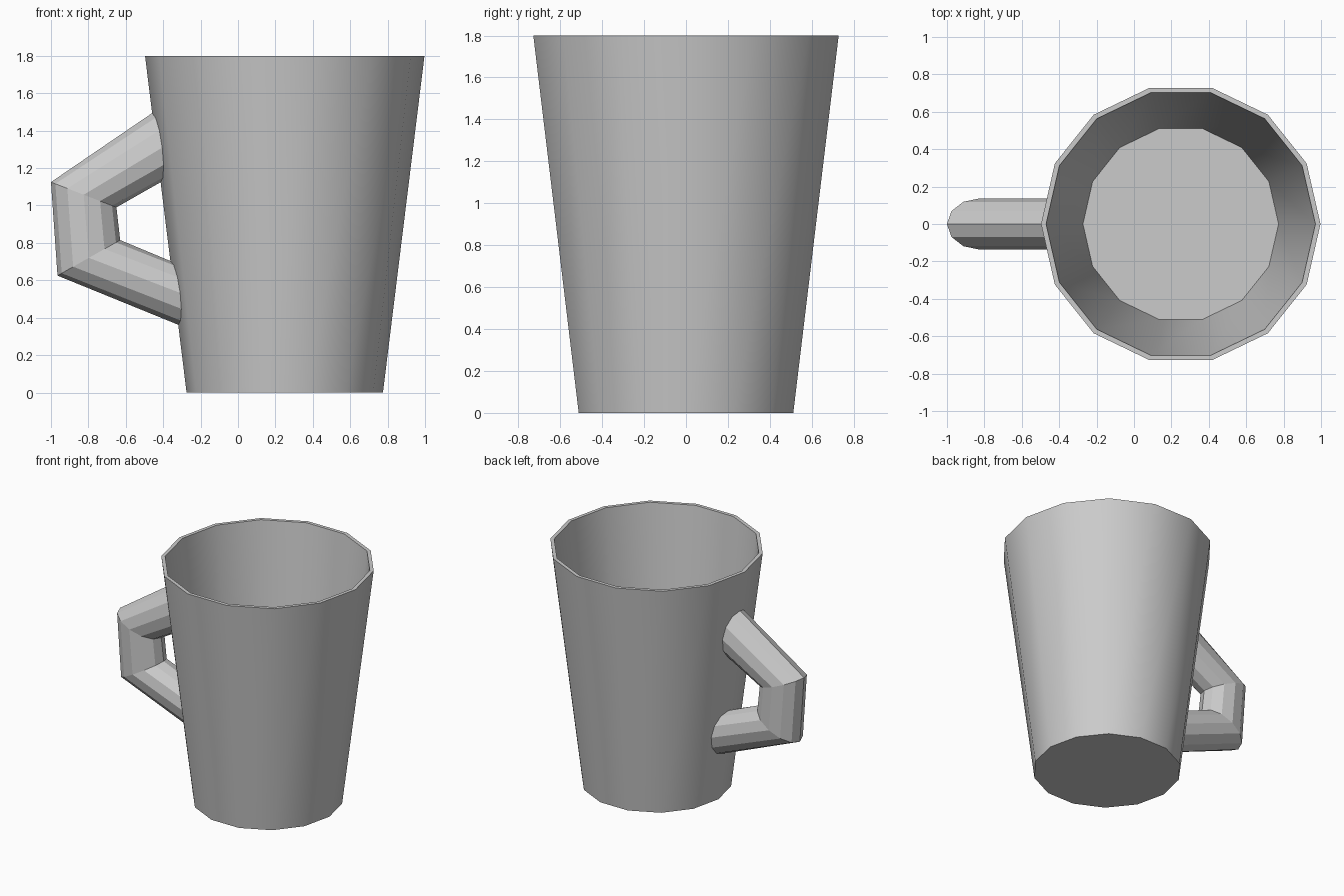
import bpy, bmesh
from math import sin, cos, pi, radians

if "Cube" in bpy.data.objects:
    bpy.data.objects.remove(bpy.data.objects["Cube"])

CENTER_X = 0.25


def loft(name, rings, cap_start=False, cap_end=False):
    """Skin a list of equal-length point rings into one object."""
    bm = bmesh.new()
    vr = [[bm.verts.new(p) for p in ring] for ring in rings]
    n = len(rings[0])
    for a, b in zip(vr, vr[1:]):
        for i in range(n):
            j = (i + 1) % n
            bm.faces.new((a[i], a[j], b[j], b[i]))
    if cap_start:
        bm.faces.new(vr[0][::-1])
    if cap_end:
        bm.faces.new(vr[-1])
    bmesh.ops.recalc_face_normals(bm, faces=bm.faces)
    mesh = bpy.data.meshes.new(name)
    bm.to_mesh(mesh)
    bm.free()
    ob = bpy.data.objects.new(name, mesh)
    bpy.context.collection.objects.link(ob)
    return ob


def cup_ring(r, z, sides=14):
    return [(CENTER_X + r * cos(2 * pi * i / sides), r * sin(2 * pi * i / sides), z)
            for i in range(sides)]


def handle_ring(outer, inner, half_width, shear, sides=12):
    """Oval between an outer and inner (x, z) point; shear follows the cup wall."""
    pts = []
    for i in range(sides):
        a = 2 * pi * i / sides
        t = (1 - cos(a)) / 2
        y = half_width * sin(a)
        pts.append((outer[0] + (inner[0] - outer[0]) * t + shear * abs(y), y,
                    outer[1] + (inner[1] - outer[1]) * t))
    return pts


# Cup: outer wall, rim, inner wall and floor
cup = loft("cup", [cup_ring(0.525, 0), cup_ring(0.747, 1.8),
                   cup_ring(0.72, 1.8), cup_ring(0.523, 0.01)], True, True)
bpy.context.view_layer.objects.active = cup
cup.select_set(True)
bpy.ops.object.shade_smooth_by_angle(angle=radians(40))

# Handle: three straight mitred segments, ends tucked into the cup wall
loft("handle", [
    handle_ring((-0.45, 1.50), (-0.404, 1.13), 0.137, 0.23),
    handle_ring((-1.0, 1.125), (-0.65, 0.99), 0.137, 0),
    handle_ring((-0.965, 0.625), (-0.63, 0.815), 0.137, 0),
    handle_ring((-0.314, 0.36), (-0.354, 0.70), 0.137, 0.23),
])
